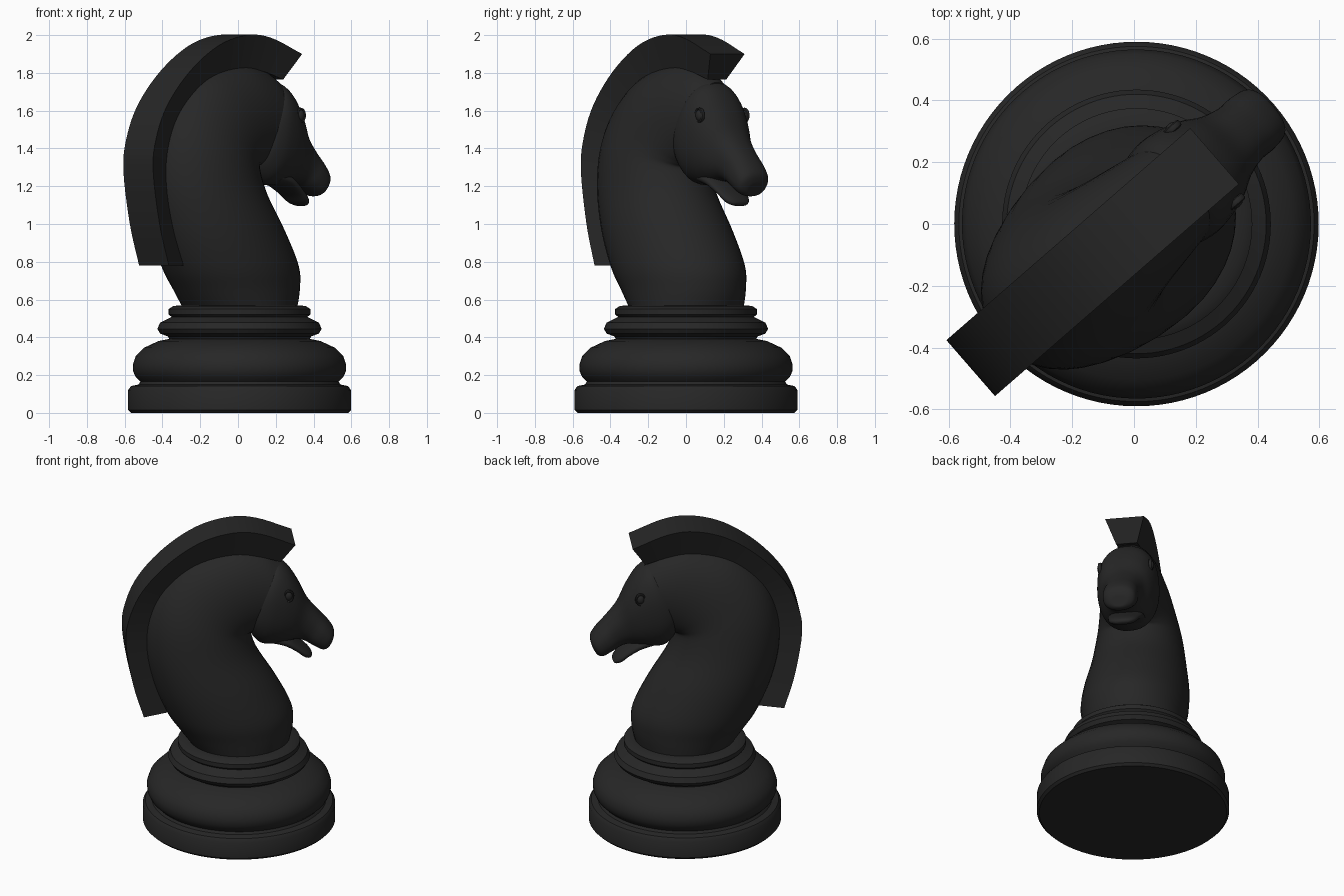
import bpy, bmesh
from math import sin, cos, pi, radians, copysign
from mathutils import Vector

if "Cube" in bpy.data.objects:
    bpy.data.objects.remove(bpy.data.objects["Cube"])

TURN = radians(41)          # the horse faces diagonally
mat = bpy.data.materials.new("black")
mat.diffuse_color = (0.02, 0.02, 0.02, 1)
mat.use_nodes = True
mat.node_tree.nodes["Principled BSDF"].inputs["Base Color"].default_value = mat.diffuse_color


def finish(name, bm, angle=35, turn=TURN):
    bmesh.ops.recalc_face_normals(bm, faces=bm.faces)
    me = bpy.data.meshes.new(name)
    bm.to_mesh(me)
    bm.free()
    ob = bpy.data.objects.new(name, me)
    bpy.context.collection.objects.link(ob)
    me.materials.append(mat)
    ob.rotation_euler.z = turn
    ob.location.x = 0.008
    bpy.ops.object.select_all(action='DESELECT')
    ob.select_set(True)
    bpy.context.view_layer.objects.active = ob
    bpy.ops.object.shade_smooth_by_angle(angle=radians(angle))
    return ob


def smooth(rows, n=5):
    """Catmull-Rom interpolation of tuples."""
    p = [Vector(r) for r in rows]
    p = [p[0] * 2 - p[1]] + p + [p[-1] * 2 - p[-2]]
    out = []
    for i in range(1, len(p) - 2):
        a, b, c, d = p[i - 1:i + 3]
        for k in range(n):
            t = k / n
            out.append(0.5 * (2 * b + (c - a) * t + (2 * a - 5 * b + 4 * c - d) * t * t
                              + (3 * b - a - 3 * c + d) * t ** 3))
    return out + [p[-2]]


def skin(bm, rings):
    rings = [[bm.verts.new(v) for v in r] for r in rings]
    m = len(rings[0])
    for r, s in zip(rings, rings[1:]):
        for i in range(m):
            bm.faces.new((r[i], r[(i + 1) % m], s[(i + 1) % m], s[i]))
    bm.faces.new(rings[0])
    bm.faces.new(rings[-1])


def loft(name, rows, power=2.0, sides=40):
    """rows: outer x, z, inner x, z, half width of each oval section."""
    bm = bmesh.new()
    rings = []
    for a, b, c, d, w in smooth(rows):
        ring = []
        for i in range(sides):
            t = 2 * pi * i / sides
            ct = copysign(abs(cos(t)) ** (2 / power), cos(t))
            st = copysign(abs(sin(t)) ** (2 / power), sin(t))
            ring.append(((a + c) / 2 + (a - c) / 2 * ct, w * st,
                         (b + d) / 2 + (b - d) / 2 * ct))
        rings.append(ring)
    skin(bm, rings)
    return finish(name, bm, 50)


# turned base
profile = [(.575, 0), (.59, .015), (.59, .12), (.575, .142), (.535, .15), (.525, .165),
           (.55, .19), (.563, .22), (.565, .255), (.55, .3), (.505, .345), (.43, .38),
           (.372, .392), (.38, .405), (.42, .42), (.435, .445), (.42, .478), (.375, .5),
           (.36, .508), (.375, .522), (.375, .55), (.35, .566), (.3, .57)]
bm = bmesh.new()
skin(bm, [[(r * cos(2 * pi * i / 96), r * sin(2 * pi * i / 96), z) for i in range(96)]
          for r, z in profile])
finish("base", bm)

# neck curling over to the poll
loft("neck", [
    (-.29, .54, .305, .54, .30), (-.37, .65, .33, .66, .315), (-.45, .77, .32, .78, .33),
    (-.535, .97, .23, .96, .32), (-.585, 1.2, .115, 1.15, .29), (-.57, 1.42, .07, 1.28, .265),
    (-.48, 1.62, .09, 1.30, .24), (-.3, 1.78, .13, 1.30, .215), (-.05, 1.845, .17, 1.30, .19),
    (.13, 1.82, .22, 1.30, .17), (.25, 1.75, .27, 1.30, .155)])

# head with cheeks, upper muzzle
loft("head", [
    (.07, 1.56, .065, 1.40, .10), (.12, 1.66, .06, 1.30, .165), (.21, 1.75, .12, 1.22, .19),
    (.29, 1.715, .20, 1.205, .183), (.36, 1.61, .27, 1.215, .16), (.42, 1.485, .335, 1.225, .125),
    (.49, 1.395, .39, 1.215, .108), (.55, 1.325, .44, 1.185, .108), (.583, 1.27, .50, 1.15, .097),
    (.58, 1.225, .535, 1.15, .06), (.565, 1.195, .55, 1.17, .02)], 2.3)

# lower lip
loft("lower_jaw", [
    (.24, 1.29, .19, 1.215, .11), (.31, 1.25, .27, 1.195, .11), (.375, 1.195, .345, 1.15, .097),
    (.425, 1.15, .39, 1.11, .083), (.447, 1.12, .425, 1.095, .055), (.447, 1.105, .44, 1.097, .02)], 2.3)

# mane: strip that is wider on the outside
rows = [(-.60, .78, -.45, .78), (-.665, 1.0, -.52, 1.0), (-.71, 1.28, -.565, 1.25),
        (-.69, 1.45, -.545, 1.42), (-.61, 1.63, -.48, 1.56), (-.45, 1.81, -.35, 1.69),
        (-.25, 1.945, -.2, 1.785), (-.05, 2.0, -.05, 1.82), (.12, 1.985, .1, 1.81),
        (.335, 1.9, .25, 1.765)]
bm = bmesh.new()
skin(bm, [[(a, -.12, b), (a, .12, b), (c, .065, d), (c, -.065, d)] for a, b, c, d in smooth(rows)])
finish("mane", bm)

# eyes: ball and lid ring on each side
for side, label in ((-1, "right"), (1, "left")):
    bm = bmesh.new()
    bmesh.ops.create_uvsphere(bm, u_segments=20, v_segments=12, radius=1)
    for v in bm.verts:
        v.co = Vector((.29 + .024 * v.co.x, side * (.158 + .018 * v.co.y), 1.575 + .03 * v.co.z))
    finish(label + "_eye", bm)
    bm = bmesh.new()
    n, m = 28, 8
    g = [[bm.verts.new((.29 + (.027 + .007 * cos(q)) * cos(p), side * (.157 + .012 * sin(q)),
                        1.575 + (.034 + .007 * cos(q)) * sin(p)))
          for q in (2 * pi * j / m for j in range(m))] for p in (2 * pi * i / n for i in range(n))]
    for i in range(n):
        for j in range(m):
            k, l = (i + 1) % n, (j + 1) % m
            bm.faces.new((g[i][j], g[k][j], g[k][l], g[i][l]))
    finish(label + "_eyelid", bm)
